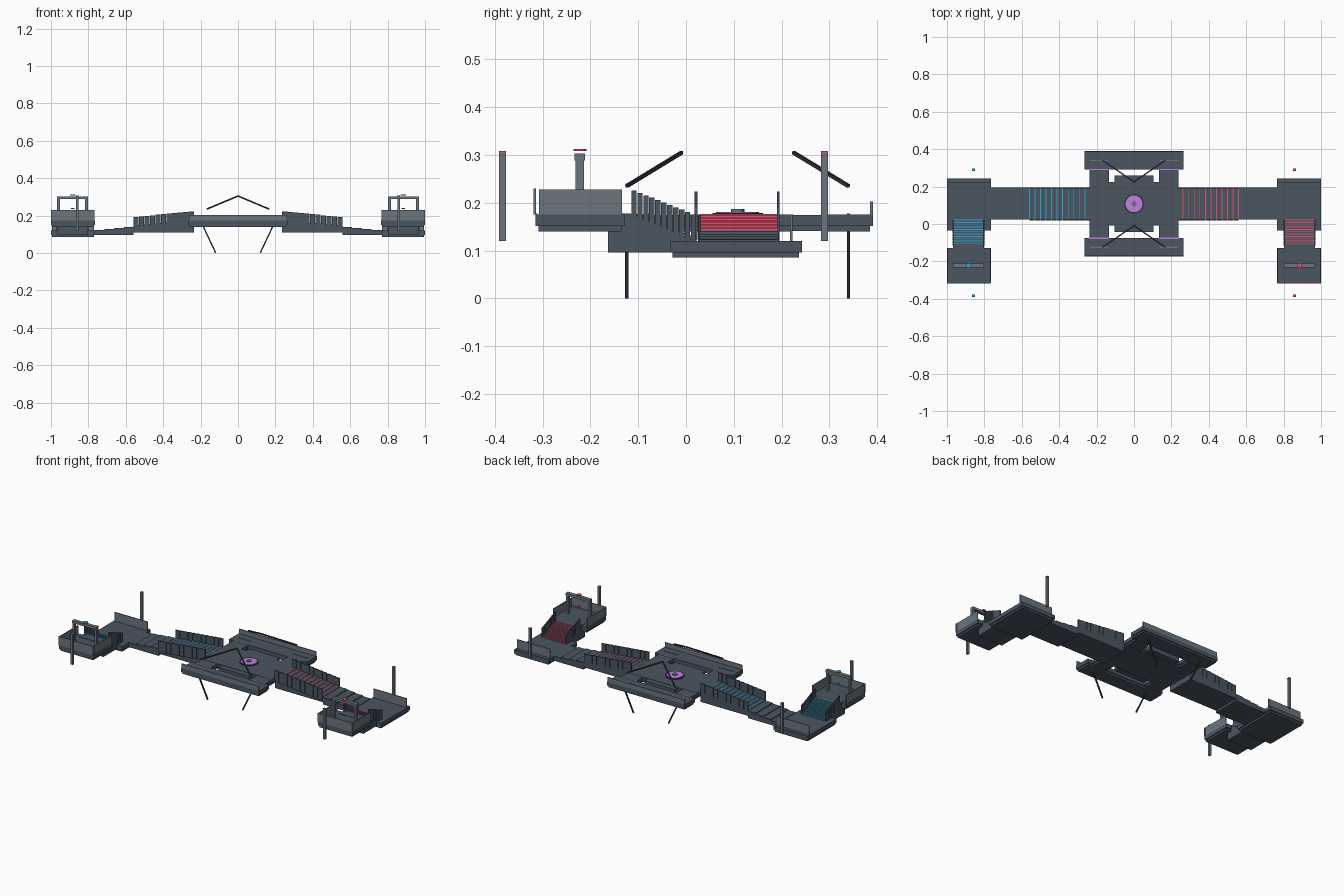
import bpy, bmesh, math
from mathutils import Vector, Matrix

if "Cube" in bpy.data.objects:
    bpy.data.objects.remove(bpy.data.objects["Cube"])


def material(name, rgb):
    m = bpy.data.materials.new(name)
    m.diffuse_color = (*rgb, 1)
    m.use_nodes = True
    m.node_tree.nodes["Principled BSDF"].inputs["Base Color"].default_value = m.diffuse_color
    return m


SLATE = material("slate", (0.07, 0.09, 0.12))
PALE = material("pale_slate", (0.15, 0.18, 0.21))
DARK = material("dark_metal", (0.03, 0.035, 0.045))
PURPLE = material("purple", (0.55, 0.22, 0.75))
RED = material("red", (0.8, 0.08, 0.16))
BLUE = material("blue", (0.03, 0.4, 0.7))


def finish(name, bm, mat):
    bmesh.ops.recalc_face_normals(bm, faces=bm.faces)
    me = bpy.data.meshes.new(name)
    bm.to_mesh(me)
    bm.free()
    me.materials.append(mat)
    ob = bpy.data.objects.new(name, me)
    bpy.context.collection.objects.link(ob)
    return ob


def boxes(name, items, mat, sx=1):
    """One object from boxes given as (x0, x1, y0, y1, z0, z1)."""
    bm = bmesh.new()
    for x0, x1, y0, y1, z0, z1 in items:
        c = Vector((sx * (x0 + x1) / 2, (y0 + y1) / 2, (z0 + z1) / 2))
        m = Matrix.Translation(c) @ Matrix.Diagonal((x1 - x0, y1 - y0, z1 - z0, 1))
        bmesh.ops.create_cube(bm, size=1, matrix=m)
    return finish(name, bm, mat)


def prism(name, pts, axis, lo, hi, mat, sx=1):
    """Extrude a side profile; axis 'y' takes (x, z), axis 'x' takes (y, z)."""
    bm = bmesh.new()
    def put(p, d):
        return (sx * p[0], d, p[1]) if axis == 'y' else (sx * d, p[0], p[1])
    f = bm.faces.new([bm.verts.new(put(p, lo)) for p in pts])
    g = bmesh.ops.extrude_face_region(bm, geom=[f])
    delta = Vector((0, hi - lo, 0)) if axis == 'y' else Vector((sx * (hi - lo), 0, 0))
    bmesh.ops.translate(bm, vec=delta, verts=[v for v in g['geom'] if isinstance(v, bmesh.types.BMVert)])
    return finish(name, bm, mat)


def disc(name, x, y, z0, z1, r, mat, sides=24):
    bm = bmesh.new()
    bmesh.ops.create_cone(bm, cap_ends=True, segments=sides, radius1=r, radius2=r, depth=z1 - z0,
                          matrix=Matrix.Translation((x, y, (z0 + z1) / 2)))
    return finish(name, bm, mat)


def rod(name, a, b, w, mat):
    a, b = Vector(a), Vector(b)
    d = b - a
    m = (Matrix.Translation((a + b) / 2) @ d.to_track_quat('Z', 'Y').to_matrix().to_4x4()
         @ Matrix.Diagonal((w, w, d.length, 1)))
    bm = bmesh.new()
    bmesh.ops.create_cube(bm, size=1, matrix=m)
    return finish(name, bm, mat)


def slab(name, x0, x1, y0, y1, z0, z1, sx=1, lip=0.011, inset=0.006):
    boxes(name, [(x0, x1, y0, y1, z0 + lip, z1),
                 (x0 + inset, x1 - inset, y0 + inset, y1 - inset, z0, z0 + lip)], SLATE, sx)


CY = 0.108   # centre line of the middle platform
TOP = 0.175

# Central platform
slab("central_floor", -0.235, 0.235, CY - 0.117, CY + 0.117, 0.14, TOP)
boxes("central_tab", [(-0.103, 0.103, CY - 0.15, CY + 0.15, 0.145, TOP - 0.002)], SLATE)
for s in (1, -1):
    slab("central_column", 0.134, 0.237, CY - 0.185, CY + 0.185, 0.141, TOP - 0.001, s)
    n = "north" if s > 0 else "south"
    ya, yb = sorted((CY + s * 0.183, CY + s * 0.283))
    slab(n + "_walkway", -0.265, 0.265, ya, yb, 0.14, TOP)
    yw = CY + s * 0.280
    boxes(n + "_parapet", [(-0.262, 0.262, yw - 0.003, yw + 0.003, TOP, 0.203)], PALE)
    ye = CY + s * 0.184
    boxes(n + "_glow_strip", [(-0.24, -0.134, ye - 0.003, ye + 0.003, TOP, TOP + 0.002),
                              (0.134, 0.24, ye - 0.003, ye + 0.003, TOP, TOP + 0.002)], PURPLE)
    # Roof braces and slanted legs
    yl = CY + s * 0.232
    for t in (1, -1):
        rod(n + "_brace", (t * 0.167, yl, 0.235), (0, CY + s * 0.117, 0.305), 0.007, DARK)
        rod(n + "_leg", (t * 0.2, yl, 0.172), (t * 0.119, yl, 0.001), 0.007, DARK)
        boxes(n + "_floor_bar", [(0.14, 0.235, yl - 0.003, yl + 0.003, TOP, TOP + 0.003)], PALE, t)

# Central capture pad
disc("pad_base", 0, CY, TOP, 0.179, 0.053, DARK, 32)
disc("pad_glow", 0, CY, 0.179, 0.181, 0.045, PURPLE, 32)
disc("pad_core", 0, CY, 0.181, 0.187, 0.014, PALE, 16)

for s, side, ACC in ((1, "right", RED), (-1, "left", BLUE)):
    # Long ramp to the side platform
    X0, XM, X1 = 0.235, 0.56, 0.77
    def ramp_z(x):
        return TOP - (x - X0) / (X1 - X0) * (TOP - 0.12)
    prism(side + "_ramp", [(X0, 0.11), (XM, 0.11), (XM, 0.096), (X1, 0.096), (X1, 0.118),
                           (X0, TOP - 0.002)], 'y', 0.025, 0.196, SLATE, s)
    treads, edges, walls = [], [], []
    N = 11
    st = (XM - X0) / N
    for i in range(N):
        a = X0 + i * st
        z = ramp_z(a + st / 2)
        treads.append((a, a + st, 0.03, 0.19, z - 0.012, z + 0.002))
        edges.append((a + st - 0.004, a + st + 0.001, 0.03, 0.19, z - 0.001, z + 0.003))
        for y in (0.018, 0.19):
            walls.append((a + 0.001, a + st - 0.001, y, y + 0.006, z - 0.02, z + 0.05))
    boxes(side + "_ramp_treads", treads, SLATE, s)
    boxes(side + "_ramp_edges", edges, ACC, s)
    boxes(side + "_ramp_walls", walls, SLATE, s)
    lower = []
    for i in range(4):
        a = XM + i * 0.052
        lower.append((a, a + 0.05, 0.027, 0.194, 0.11, ramp_z(a + 0.02)))
    boxes(side + "_lower_ramp_plates", lower, SLATE, s)

    # Low side platform with its back wall
    slab(side + "_side_platform", 0.765, 1.0, -0.034, 0.243, 0.085, 0.12, s)
    boxes(side + "_side_platform_wall", [(0.77, 0.995, 0.218, 0.223, 0.12, TOP)], PALE, s)

    # Stairs up to the base
    prism(side + "_stairs", [(-0.163, 0.096), (-0.03, 0.096), (0.022, 0.118), (-0.115, 0.177),
                             (-0.163, 0.177)], 'x', 0.802, 0.968, SLATE, s)
    treads, edges, walls = [], [], []
    st = 0.137 / N
    for i in range(N):
        a = -0.115 + i * st
        z = TOP - (i + 0.5) / N * 0.055
        treads.append((0.808, 0.962, a, a + st, z - 0.01, z + 0.003))
        edges.append((0.808, 0.962, a + st - 0.003, a + st + 0.001, z, z + 0.004))
        for x in (0.8, 0.964):
            walls.append((x, x + 0.006, a + 0.0007, a + st - 0.0007, z - 0.015, z + 0.053))
    boxes(side + "_stair_treads", treads, SLATE, s)
    boxes(side + "_stair_edges", edges, ACC, s)
    boxes(side + "_stair_walls", walls, SLATE, s)

    # Raised base with low walls
    slab(side + "_base", 0.765, 1.0, -0.315, -0.129, 0.14, TOP, s)
    boxes(side + "_base_walls", [(0.766, 0.771, -0.308, -0.134, TOP, 0.228),
                                 (0.994, 0.999, -0.308, -0.134, TOP, 0.228),
                                 (0.766, 0.999, -0.319, -0.314, TOP, 0.23)], PALE, s)
    boxes(side + "_base_glow", [(0.77, 0.995, -0.3135, -0.3105, TOP, TOP + 0.003)], ACC, s)

    # Gate over the base
    boxes(side + "_gate", [(0.803, 0.817, -0.231, -0.213, TOP, 0.29),
                           (0.953, 0.967, -0.231, -0.213, TOP, 0.29),
                           (0.803, 0.967, -0.233, -0.211, 0.288, 0.303)], PALE, s)
    disc(side + "_gate_beacon", s * 0.884, -0.222, 0.308, 0.312, 0.014, ACC)
    disc(side + "_base_marker", s * 0.884, -0.222, 0.235, 0.24, 0.009, ACC)

    # Free standing marker posts
    for y in (0.29, -0.384):
        boxes(side + "_marker_post", [(0.852, 0.866, y - 0.007, y + 0.007, 0.12, 0.304)], PALE, s)
        boxes(side + "_marker_tip", [(0.851, 0.867, y - 0.0075, y + 0.0075, 0.304, 0.308)], ACC, s)
